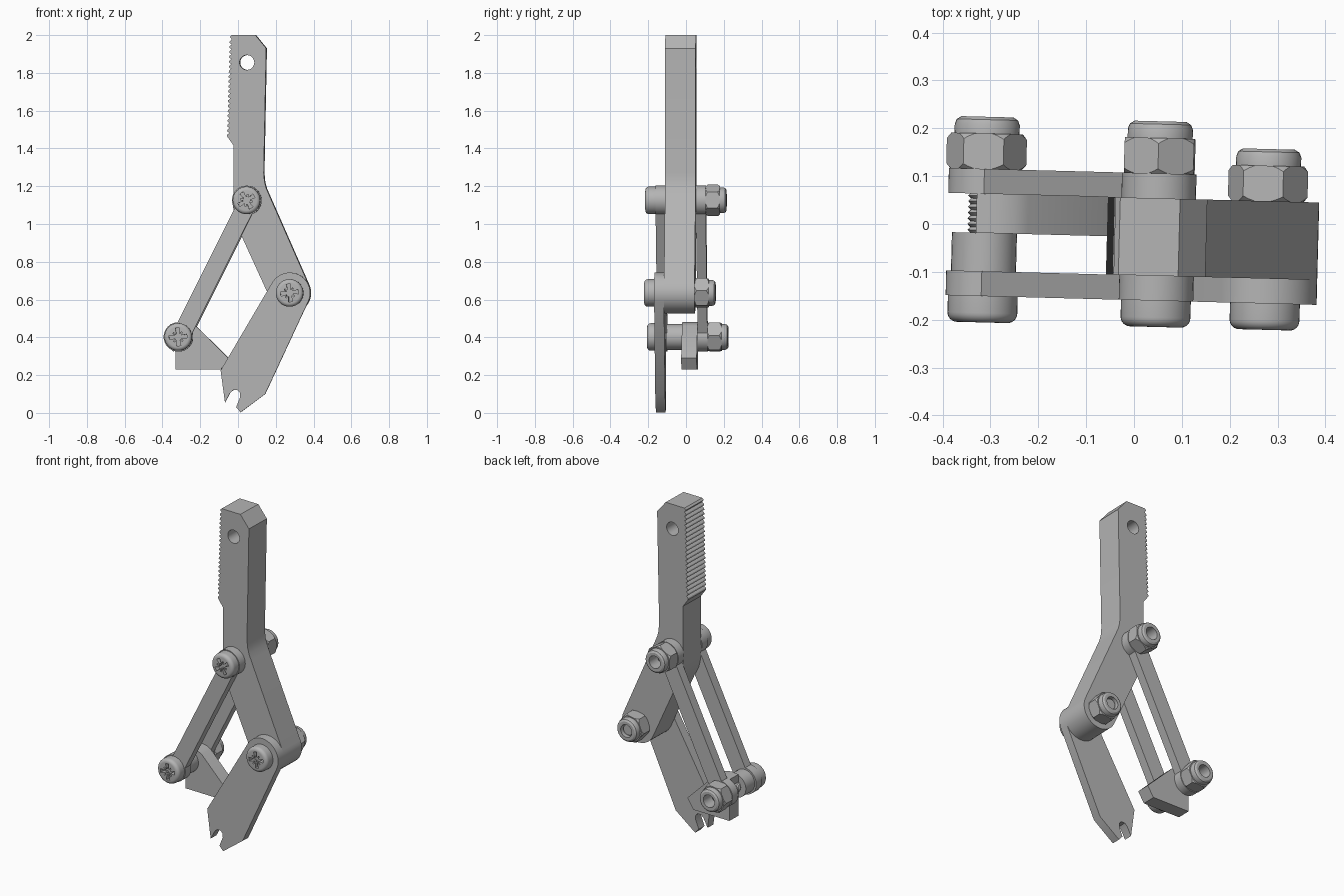
import bpy, bmesh, math
from mathutils import Vector

cube = bpy.data.objects.get("Cube")
if cube:
    bpy.data.objects.remove(cube, do_unlink=True)

steel = bpy.data.materials.new("grey steel")
GREY = (0.46, 0.46, 0.46, 1)
steel.use_nodes = True
steel.diffuse_color = GREY
steel.node_tree.nodes["Principled BSDF"].inputs["Base Color"].default_value = GREY

YAW = math.radians(-1.5)
parts = []

# Pivot centres (x, z) and layer limits in depth
TOP, SIDE, LOW = (0.05, 1.125), (0.278, 0.635), (-0.312, 0.402)
FRONT, MID_F, MID_B, BACK = -0.159, -0.107, 0.055, 0.107


def add(name, bm):
    bmesh.ops.remove_doubles(bm, verts=bm.verts, dist=1e-5)
    bmesh.ops.recalc_face_normals(bm, faces=bm.faces)
    mesh = bpy.data.meshes.new(name)
    bm.to_mesh(mesh)
    bm.free()
    mesh.materials.append(steel)
    ob = bpy.data.objects.new(name, mesh)
    bpy.context.collection.objects.link(ob)
    parts.append(ob)
    return ob


def prism(name, outline, y0, y1):
    """Extrude an (x, z) outline through the depth."""
    bm = bmesh.new()
    face = bm.faces.new([bm.verts.new((x, y0, z)) for x, z in outline])
    moved = bmesh.ops.extrude_face_region(bm, geom=[face])["geom"]
    verts = [v for v in moved if isinstance(v, bmesh.types.BMVert)]
    bmesh.ops.translate(bm, verts=verts, vec=(0, y1 - y0, 0))
    return add(name, bm)


def lathe(name, profile, centre, steps=32):
    """Revolve a (radius, y) profile about the depth axis."""
    cx, cz = centre
    bm = bmesh.new()
    vs = [bm.verts.new((cx + r, y, cz)) for r, y in profile]
    es = [bm.edges.new(pair) for pair in zip(vs, vs[1:])]
    bmesh.ops.spin(bm, geom=vs + es, cent=(cx, 0, cz), axis=(0, 1, 0),
                   angle=math.tau, steps=steps)
    return add(name, bm)


def arc(centre, r, a0, a1, n):
    angles = [math.radians(a0 + (a1 - a0) * i / n) for i in range(n + 1)]
    return [(centre[0] + r * math.cos(a), centre[1] + r * math.sin(a)) for a in angles]


def boolean(ob, tool, operation):
    mod = ob.modifiers.new("cut", "BOOLEAN")
    mod.object, mod.operation, mod.solver = tool, operation, "EXACT"
    bpy.context.view_layer.objects.active = ob
    bpy.ops.object.modifier_apply(modifier=mod.name)
    parts.remove(tool)
    bpy.data.objects.remove(tool, do_unlink=True)


# Handle: bent lever with a toothed edge and a hanging hole
TEETH = 20
teeth = []
for i in range(TEETH):
    t = i / TEETH
    z, x = 1.465 + 0.52 * t, -0.056 + 0.014 * t
    teeth += [(x, z), (x + 0.002, z + 0.008), (x + 0.013, z + 0.018)]
outline = arc(SIDE, 0.108, -155, 25, 20)
outline += [(0.167, 1.155), (0.152, 1.19), (0.143, 1.225), (0.139, 1.27)]
outline += [(0.152, 1.93), (0.095, 2.0), (-0.03, 2.0), (-0.04, 1.99)]
outline += teeth[::-1]
outline += [(-0.02, 1.415), (-0.023, 1.09), (-0.018, 1.04), (-0.006, 0.99), (0.02, 0.94)]
handle = prism("handle", outline, MID_F, MID_B)
hole = lathe("hole_cutter", [(0, -0.3), (0.039, -0.3), (0.039, 0.3), (0, 0.3)], (0.05, 1.855))
boolean(handle, hole, "DIFFERENCE")

# Lower jaw: front plate with a rounded eye and a notched tip
outline = arc(SIDE, 0.108, -27, 148, 20)
outline += [(-0.088, 0.225), (-0.065, 0.055), (-0.038, 0.105), (-0.022, 0.12), (0, 0.121),
            (0.014, 0.108), (0.016, 0.085), (-0.006, 0.03), (0.018, 0.003), (0.148, 0.1)]
prism("lower_jaw", outline, FRONT, MID_F)

# Link bars: narrow straps with round eyes, in front and behind
low, top = Vector(LOW), Vector(TOP)
along = (top - low).normalized()
side = Vector((along.y, -along.x))
EYE, LEFT, RIGHT = 0.078, -0.038, 0.057
tilt = math.degrees(math.atan2(along.y, along.x))
a_left = math.degrees(math.asin(-LEFT / EYE))
a_right = math.degrees(math.asin(RIGHT / EYE))
outline = arc(LOW, EYE, tilt + a_left, tilt + 360 - a_right, 28)
outline += arc(TOP, EYE, tilt - 180 + a_right, tilt + 180 - a_left, 28)
prism("front_link", outline, FRONT, MID_F)
prism("back_link", outline, MID_B, BACK)

# Upper jaw: wedge held between the links
prism("upper_jaw", [(-0.33, 0.23), (-0.09, 0.23), (-0.05, 0.29), (-0.222, 0.46),
                    (-0.25, 0.474), (-0.285, 0.48), (-0.33, 0.475)], -0.027, MID_B)

# Spacer tube between the front link and the upper jaw
lathe("spacer", [(0.034, MID_F), (0.068, MID_F), (0.068, -0.027), (0.034, -0.027),
                 (0.034, MID_F)], LOW)


# Screws: domed head with a star recess, threaded shank
def screw(name, centre, turn):
    head_y, r, bevel = -0.214, 0.073, 0.02
    curve = [(r - bevel + bevel * math.cos(a), head_y + bevel - bevel * math.sin(a))
             for a in (math.pi / 2 * i / 6 for i in range(7))]
    head = lathe(name + "_screw_head",
                 [(0, FRONT)] + [(r, FRONT)] + curve + [(0, head_y)], centre, 40)
    star = []
    for i in range(8):
        length, half = ((0.047, 0.011), (0.032, 0.004))[i % 2]
        a = turn + i * math.pi / 4
        c, s = math.cos(a), math.sin(a)
        star += [(centre[0] + u * c - v * s, centre[1] + u * s + v * c)
                 for u, v in ((0.019, -half * 0.6), (length, -half),
                              (length, half), (0.019, half * 0.6))]
    boolean(head, prism("recess_cutter", star, -0.3, -0.185), "DIFFERENCE")
    pitch, ridges = 0.012, 25
    shank = [(0, FRONT)]
    for i in range(ridges):
        y = FRONT + i * pitch
        shank += [(0.03, y), (0.036, y + pitch / 2)]
    end = FRONT + ridges * pitch
    lathe(name + "_screw_shank",
          shank + [(0.034, end), (0.03, end + 0.008), (0, end + 0.008)], centre, 24)


# Lock nuts: chamfered hexagon with a rounded collar
def nut(name, centre, y, turn):
    hexagon = arc(centre, 0.084, turn, turn + 300, 5)
    body = prism(name + "_nut", hexagon, y, y + 0.074)
    cone = lathe("chamfer_cutter",
                 [(0, y - 0.001), (0.074, y - 0.001), (0.086, y + 0.012),
                  (0.086, y + 0.06), (0.074, y + 0.075), (0, y + 0.075)], centre, 48)
    boolean(body, cone, "INTERSECT")
    bore = lathe("bore_cutter", [(0, y - 0.1), (0.037, y - 0.1), (0.037, y + 0.2),
                                 (0, y + 0.2)], centre)
    boolean(body, bore, "DIFFERENCE")
    a, b = y + 0.07, y + 0.109
    lathe(name + "_nut_collar",
          [(0.037, a), (0.068, a), (0.068, b - 0.016), (0.064, b - 0.006),
           (0.054, b), (0.037, b), (0.037, a)], centre)


for name, centre, y, turn in (("top", TOP, BACK, 32), ("side", SIDE, MID_B, 8),
                              ("lower", LOW, BACK, 5)):
    screw(name, centre, math.radians(turn))
    nut(name, centre, y, turn)

# Shared shading and slight yaw of the whole tool
bpy.ops.object.select_all(action="DESELECT")
for ob in parts:
    ob.rotation_euler.z = YAW
    ob.select_set(True)
bpy.context.view_layer.objects.active = parts[0]
bpy.ops.object.shade_smooth_by_angle(angle=math.radians(30))
